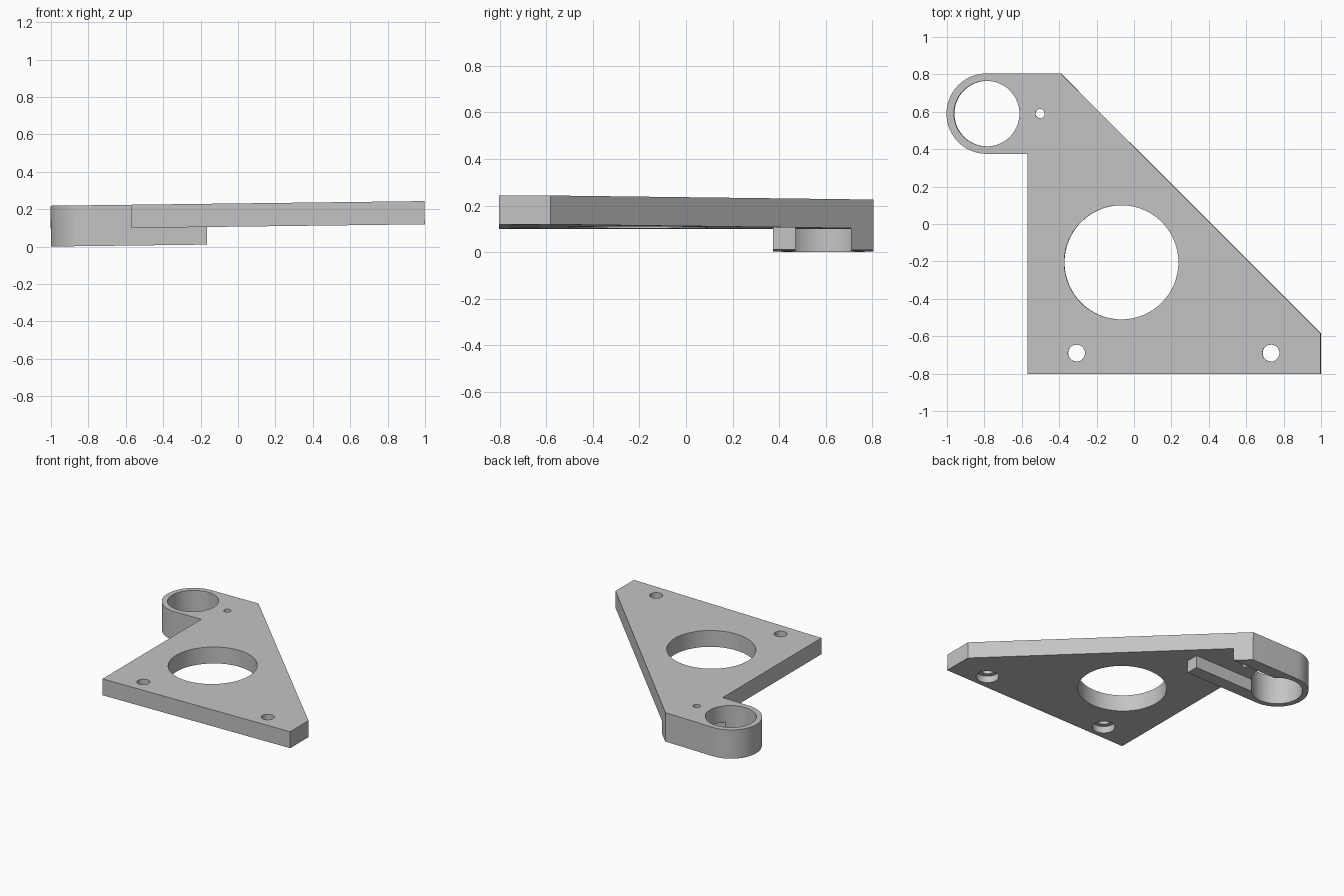
import bpy, bmesh
from math import sin, cos, pi, radians

old = bpy.data.objects.get("Cube")
if old:
    bpy.data.objects.remove(old, do_unlink=True)

TOP, UNDER = 0.218, 0.094          # plate top and plate underside
BORE = (-0.785, 0.59)              # clamp bore centre
TILT = 0.0125                      # slight lean of the whole bracket


def arc(centre, r, a0, a1, n):
    """Points along an arc, angles in degrees."""
    return [(centre[0] + r * cos(radians(a0 + (a1 - a0) * i / n)),
             centre[1] + r * sin(radians(a0 + (a1 - a0) * i / n)))
            for i in range(n + 1)]


def prism(name, outline, z0, z1):
    """Extrude a flat outline between two heights."""
    bm = bmesh.new()
    face = bm.faces.new([bm.verts.new((x, y, z0)) for x, y in outline])
    out = bmesh.ops.extrude_face_region(bm, geom=[face])
    moved = [v for v in out["geom"] if isinstance(v, bmesh.types.BMVert)]
    bmesh.ops.translate(bm, verts=moved, vec=(0, 0, z1 - z0))
    bmesh.ops.recalc_face_normals(bm, faces=bm.faces)
    mesh = bpy.data.meshes.new(name)
    bm.to_mesh(mesh)
    bm.free()
    obj = bpy.data.objects.new(name, mesh)
    bpy.context.collection.objects.link(obj)
    return obj


def cut(target, outline, z0, z1):
    """Subtract a prism from the target."""
    cutter = prism("cutter", outline, z0, z1)
    cutter.hide_render = True
    mod = target.modifiers.new("cut", "BOOLEAN")
    mod.operation, mod.solver, mod.object = "DIFFERENCE", "EXACT", cutter
    bpy.context.view_layer.objects.active = target
    bpy.ops.object.modifier_apply(modifier=mod.name)
    bpy.data.objects.remove(cutter, do_unlink=True)


def drill(target, centre, r, z0=-0.1, z1=0.4, n=72):
    cut(target, arc(centre, r, 0, 360 - 360 / n, n - 1), z0, z1)


# Outer outline: triangular plate with a round clamp lug
outline = [(-0.567, -0.803), (1.0, -0.803), (1.0, -0.583), (-0.39, 0.805)]
outline += arc(BORE, 0.215, 90, 270, 40) + [(-0.567, 0.375)]
bracket = prism("mounting_bracket", outline, 0, TOP)

# Clear the underside, leaving the lug and its two arms with a slot between
cut(bracket, [(-0.7, -1.2), (1.2, -1.2), (1.2, 0.71), (BORE[0], 0.71),
              (BORE[0], 0.47), (-0.165, 0.47), (-0.165, 0.375), (-0.7, 0.375)],
    -0.1, UNDER)

# Clamp bore, main opening and pin hole
drill(bracket, BORE, 0.175)
drill(bracket, (-0.065, -0.205), 0.305, n=96)
drill(bracket, (-0.5, 0.59), 0.025, n=32)

# Bolt holes, counterbored from below
for x in (-0.305, 0.735):
    drill(bracket, (x, -0.69), 0.045, n=48)
    drill(bracket, (x, -0.69), 0.078, z1=UNDER + 0.05, n=48)

# Material
grey = bpy.data.materials.new("plain_grey")
grey.use_nodes = True
colour = (0.55, 0.55, 0.55, 1)
grey.diffuse_color = colour
grey.node_tree.nodes["Principled BSDF"].inputs["Base Color"].default_value = colour
bracket.data.materials.clear()
bracket.data.materials.append(grey)

# Lean the bracket and rest it on the ground
bracket.rotation_euler = (0, -TILT, 0)
bracket.location = (0, 0, TILT)
bpy.ops.object.select_all(action="DESELECT")
bracket.select_set(True)
bpy.context.view_layer.objects.active = bracket
bpy.ops.object.shade_smooth_by_angle(angle=radians(25))
